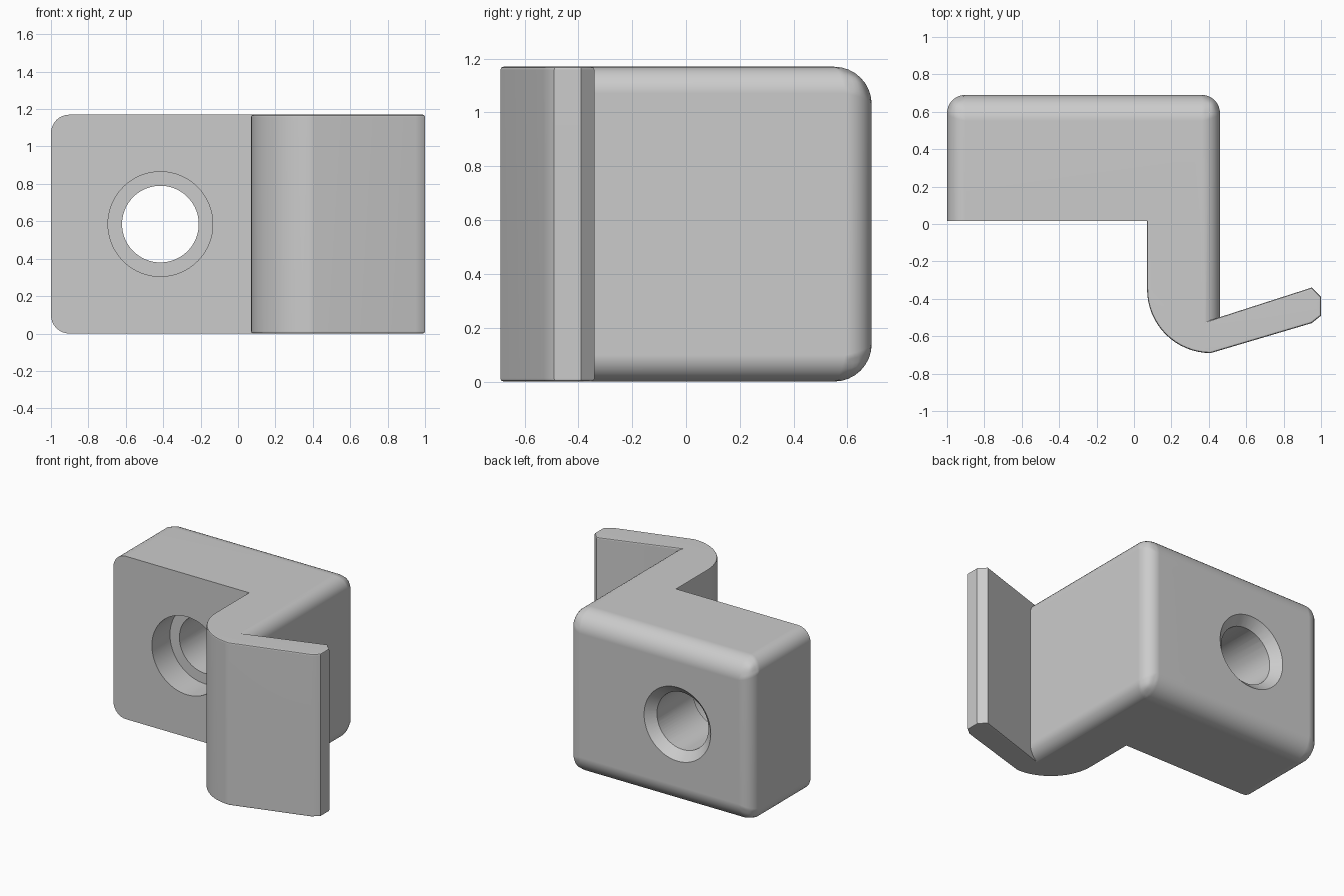
import bpy, bmesh, math
from mathutils import Matrix

cube = bpy.data.objects.get("Cube")
if cube:
    bpy.data.objects.remove(cube, do_unlink=True)

HEIGHT = 1.17
BACK = 0.69
SIDE = 0.46

grey = bpy.data.materials.new("plain grey")
grey.use_nodes = True
grey.diffuse_color = (0.6, 0.6, 0.6, 1)
grey.node_tree.nodes["Principled BSDF"].inputs["Base Color"].default_value = (0.6, 0.6, 0.6, 1)


def add_object(name, bm):
    bmesh.ops.recalc_face_normals(bm, faces=bm.faces)
    mesh = bpy.data.meshes.new(name)
    bm.to_mesh(mesh)
    bm.free()
    mesh.materials.append(grey)
    obj = bpy.data.objects.new(name, mesh)
    bpy.context.collection.objects.link(obj)
    return obj


def prism(name, outline, z0, z1, bevel=0):
    bm = bmesh.new()
    base = bm.faces.new([bm.verts.new((x, y, z0)) for x, y in outline])
    grown = bmesh.ops.extrude_face_region(bm, geom=[base])["geom"]
    top = [v for v in grown if isinstance(v, bmesh.types.BMVert)]
    bmesh.ops.translate(bm, verts=top, vec=(0, 0, z1 - z0))
    if bevel:
        rims = [e for e in bm.edges if abs(e.verts[0].co.z - e.verts[1].co.z) < 0.001]
        bmesh.ops.bevel(bm, geom=rims, offset=bevel, segments=2, profile=0.5, affect='EDGES')
    return add_object(name, bm)


def cone_cutter(name, y0, y1, r0, r1):
    """Round cutter along y, radius r0 at y0 and r1 at y1."""
    bm = bmesh.new()
    bmesh.ops.create_cone(bm, cap_ends=True, segments=64, radius1=r1, radius2=r0, depth=y1 - y0)
    bmesh.ops.rotate(bm, verts=bm.verts, matrix=Matrix.Rotation(math.radians(90), 3, 'X'))
    bmesh.ops.translate(bm, verts=bm.verts, vec=(-0.415, (y0 + y1) / 2, HEIGHT / 2))
    return add_object(name, bm)


def apply_modifier(obj, mod):
    bpy.context.view_layer.objects.active = obj
    bpy.ops.object.modifier_apply(modifier=mod.name)


def combine(obj, other, operation):
    mod = obj.modifiers.new(operation, 'BOOLEAN')
    mod.operation = operation
    mod.solver = 'EXACT'
    mod.object = other
    apply_modifier(obj, mod)
    bpy.data.objects.remove(other, do_unlink=True)


# Rounded block that contains the base and the arm
END = -0.56
bracket = prism("bracket", [(-1, END), (SIDE, END), (SIDE, BACK), (-1, BACK)], 0, HEIGHT)
weights = bracket.data.attributes.new("bevel_weight_edge", 'FLOAT', 'EDGE')
for edge in bracket.data.edges:
    a, b = (bracket.data.vertices[i].co for i in edge.vertices)
    mid = (a + b) / 2
    if mid.y > END + 0.1:
        along_x = abs(a.x - b.x) > 0.1
        weights.data[edge.index].value = 1.0 if along_x else 0.7
bevel = bracket.modifiers.new("round edges", 'BEVEL')
bevel.limit_method = 'WEIGHT'
bevel.width = 0.14
bevel.segments = 8
apply_modifier(bracket, bevel)

# Cut away the space in front of the base and beside the arm
notch = prism("notch", [(-1.2, 0.015), (0.1, 0.015), (0.1, -0.35), (0.28, END),
                        (0.28, -0.9), (-1.2, -0.9)], -0.2, HEIGHT + 0.2)
combine(bracket, notch, 'DIFFERENCE')

# Curved hook with an outward lip and a chamfered tip
RADIUS = 0.34
arc = []
for i in range(17):
    t = math.pi + math.pi / 2 * i / 16
    arc.append((0.41 + RADIUS * math.cos(t), -0.35 + RADIUS * math.sin(t)))
lip = [(0.95, -0.53), (1, -0.49), (1, -0.39), (0.95, -0.34), (0.35, -0.533)]
hook = prism("hook", [(0.3, 0.1), (0.07, 0.1)] + arc + lip, 0, HEIGHT, bevel=0.012)
combine(bracket, hook, 'UNION')

# Screw hole: through bore, front counterbore, rear countersink
combine(bracket, cone_cutter("bore", -0.2, 0.9, 0.205, 0.205), 'DIFFERENCE')
combine(bracket, cone_cutter("counterbore", -0.2, 0.22, 0.28, 0.28), 'DIFFERENCE')
combine(bracket, cone_cutter("countersink", 0.63, 0.75, 0.205, 0.325), 'DIFFERENCE')

# Smooth rounds, crisp edges
bpy.ops.object.select_all(action='DESELECT')
bracket.select_set(True)
bpy.context.view_layer.objects.active = bracket
bpy.ops.object.shade_smooth_by_angle(angle=math.radians(30))
normals = bracket.modifiers.new("even shading", 'WEIGHTED_NORMAL')
normals.keep_sharp = True
